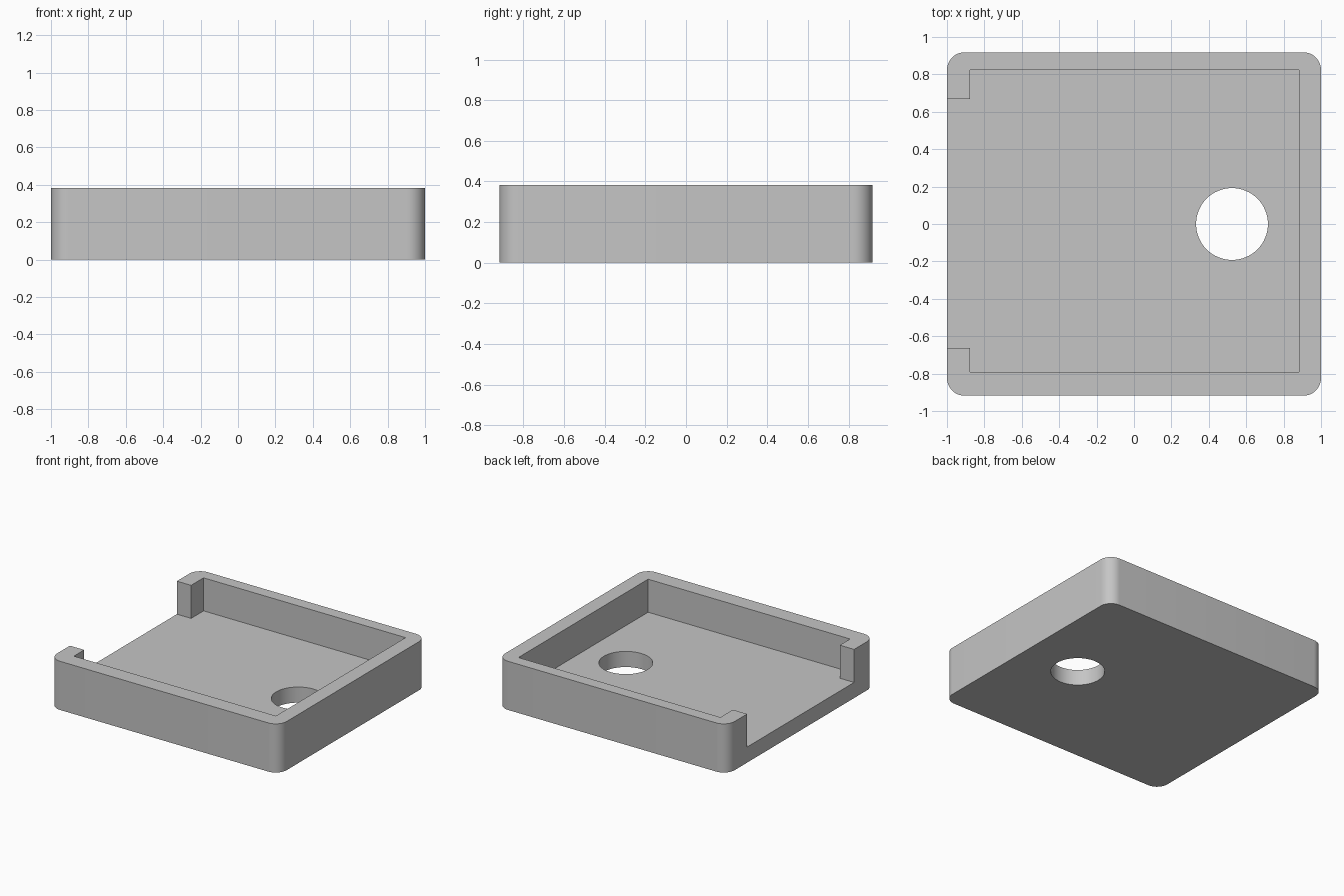
import bpy, bmesh
from math import cos, sin, pi, radians

if "Cube" in bpy.data.objects:
    bpy.data.objects.remove(bpy.data.objects["Cube"], do_unlink=True)

WIDTH, DEPTH, HEIGHT, FLOOR = 1.0, 0.918, 0.383, 0.123  # half width, half depth
CORNER = 0.095

grey = bpy.data.materials.new("light_grey")
grey.use_nodes = True
colour = (0.56, 0.56, 0.56, 1)
grey.diffuse_color = colour
grey.node_tree.nodes["Principled BSDF"].inputs["Base Color"].default_value = colour


def arc(cx, cy, r, start, sweep, steps):
    return [(cx + r * cos(start + sweep * i / steps),
             cy + r * sin(start + sweep * i / steps)) for i in range(steps + 1)]


def prism(name, outline, z0, z1):
    """Extrude a closed outline from z0 to z1."""
    bm = bmesh.new()
    base = bm.faces.new([bm.verts.new((x, y, z0)) for x, y in outline])
    top = bmesh.ops.extrude_face_region(bm, geom=[base])["geom"]
    bmesh.ops.translate(bm, vec=(0, 0, z1 - z0),
                        verts=[v for v in top if isinstance(v, bmesh.types.BMVert)])
    bmesh.ops.recalc_face_normals(bm, faces=bm.faces)
    mesh = bpy.data.meshes.new(name)
    bm.to_mesh(mesh)
    bm.free()
    mesh.materials.append(grey)
    obj = bpy.data.objects.new(name, mesh)
    bpy.context.collection.objects.link(obj)
    return obj


# Outer block with rounded upright corners
outline = []
for i, (sx, sy) in enumerate([(1, 1), (-1, 1), (-1, -1), (1, -1)]):
    outline += arc(sx * (WIDTH - CORNER), sy * (DEPTH - CORNER), CORNER,
                   i * pi / 2, pi / 2, 12)
tray = prism("open_tray", outline, 0, HEIGHT)

# Cavity with a narrower opening through the side wall
cavity = prism("cavity_cutter", [
    (0.883, -0.79), (0.883, 0.823), (-0.876, 0.823), (-0.876, 0.668),
    (-1.2, 0.668), (-1.2, -0.662), (-0.876, -0.662), (-0.876, -0.79)],
    FLOOR, HEIGHT + 0.2)

# Round hole through the floor
hole = prism("hole_cutter", arc(0.524, 0, 0.192, 0, 2 * pi, 64)[:-1], -0.2, HEIGHT)

bpy.ops.object.select_all(action='DESELECT')
tray.select_set(True)
bpy.context.view_layer.objects.active = tray
for cutter in (cavity, hole):
    cutter.hide_render = True
    cut = tray.modifiers.new(cutter.name, 'BOOLEAN')
    cut.operation = 'DIFFERENCE'
    cut.solver = 'EXACT'
    cut.object = cutter
    bpy.ops.object.modifier_apply(modifier=cut.name)
    bpy.data.objects.remove(cutter, do_unlink=True)

bpy.ops.object.shade_smooth_by_angle(angle=radians(30))
